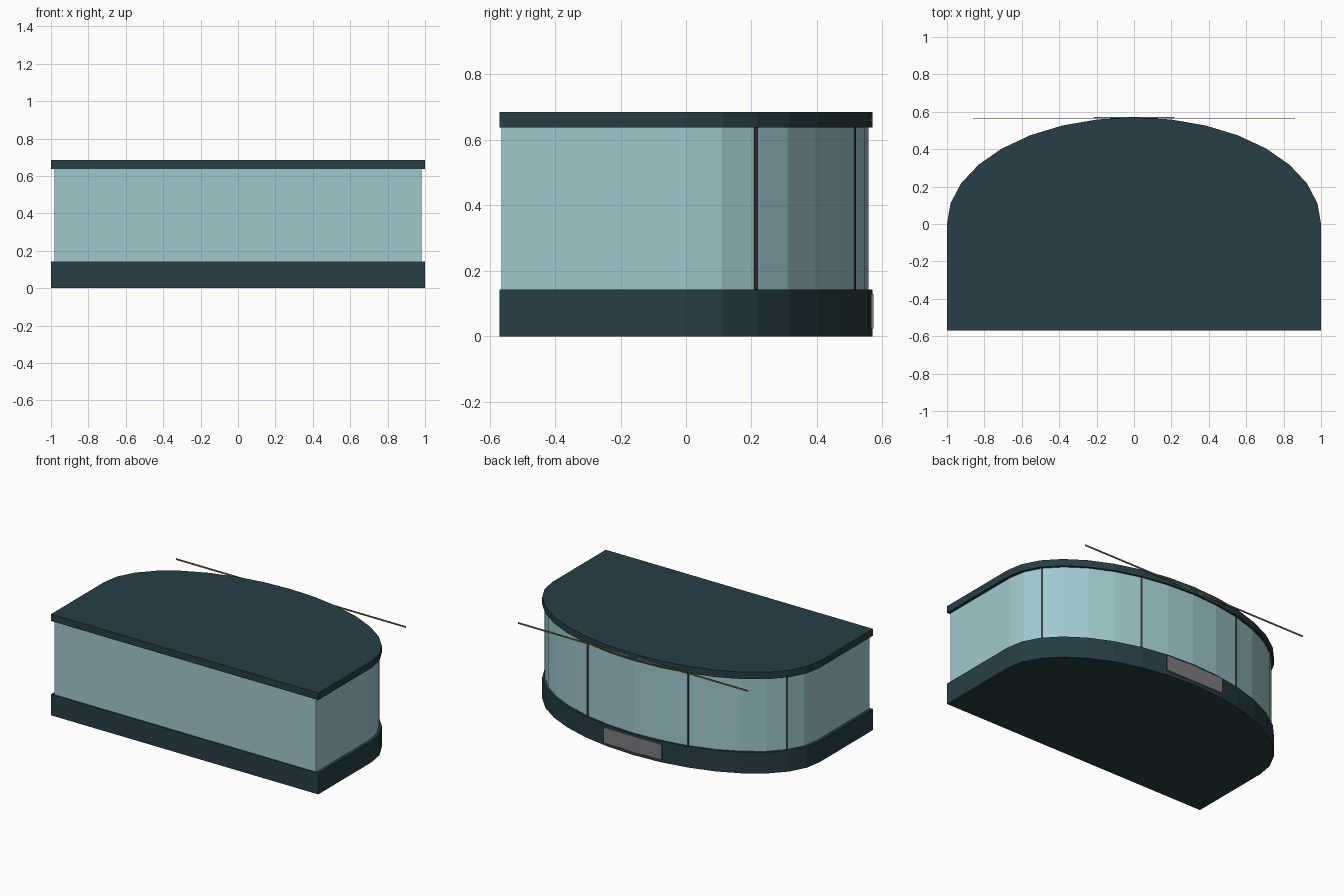
import bpy, bmesh, math
from mathutils import Matrix

if "Cube" in bpy.data.objects:
    bpy.data.objects.remove(bpy.data.objects["Cube"])


def material(name, r, g, b):
    m = bpy.data.materials.new(name)
    m.diffuse_color = [((c / 255 + 0.055) / 1.055) ** 2.4 for c in (r, g, b)] + [1]
    m.use_nodes = True
    m.node_tree.nodes["Principled BSDF"].inputs["Base Color"].default_value = m.diffuse_color
    return m


DARK = material("dark teal", 38, 62, 69)
GLASS = material("pale glass", 160, 201, 207)
SEAM = material("seam grey", 58, 62, 64)
PLATE = material("plate grey", 126, 122, 127)
BROWN = material("brown", 122, 98, 72)


def finish(name, bm, mat):
    bmesh.ops.recalc_face_normals(bm, faces=bm.faces)
    mesh = bpy.data.meshes.new(name)
    bm.to_mesh(mesh)
    bm.free()
    mesh.materials.append(mat)
    ob = bpy.data.objects.new(name, mesh)
    bpy.context.collection.objects.link(ob)
    return ob


def arc(k, rx, ry):
    a = math.pi * k / 16
    return rx * math.cos(a), ry * math.sin(a)


# Straight front with a half-ellipse back, extruded upwards
def d_slab(name, rx, ry, front, z0, z1, mat):
    outline = [(-rx, front), (rx, front)] + [arc(k, rx, ry) for k in range(17)]
    bm = bmesh.new()
    face = bm.faces.new([bm.verts.new((x, y, z0)) for x, y in outline])
    up = bmesh.ops.extrude_face_region(bm, geom=[face])["geom"]
    verts = [v for v in up if isinstance(v, bmesh.types.BMVert)]
    bmesh.ops.translate(bm, verts=verts, vec=(0, 0, z1 - z0))
    return finish(name, bm, mat)


def box(name, size, loc, mat, turn=0):
    bm = bmesh.new()
    bmesh.ops.create_cube(bm, size=1, matrix=Matrix.Diagonal((*size, 1)))
    ob = finish(name, bm, mat)
    ob.location = loc
    ob.rotation_euler.z = turn
    return ob


# Case body
d_slab("base", 1, 0.57, -0.57, 0, 0.143, DARK)
d_slab("glass_body", 0.98, 0.558, -0.563, 0.14, 0.645, GLASS)
d_slab("lid", 1, 0.57, -0.57, 0.638, 0.685, DARK)

# Vertical seams between the curved panes
for i, k in enumerate((2, 6, 10, 14)):
    x, y = arc(k, 0.98, 0.558)
    normal = math.atan2(y / 0.558 ** 2, x / 0.98 ** 2)
    box(f"pane_seam_{i + 1}", (0.006, 0.012, 0.5), (x, y, 0.39), SEAM, normal)

# Label plate on the base and slim rail behind the lid
box("label_plate", (0.435, 0.008, 0.105), (0, 0.569, 0.076), PLATE)
box("back_rail", (1.72, 0.004, 0.01), (0, 0.566, 0.661), BROWN)
